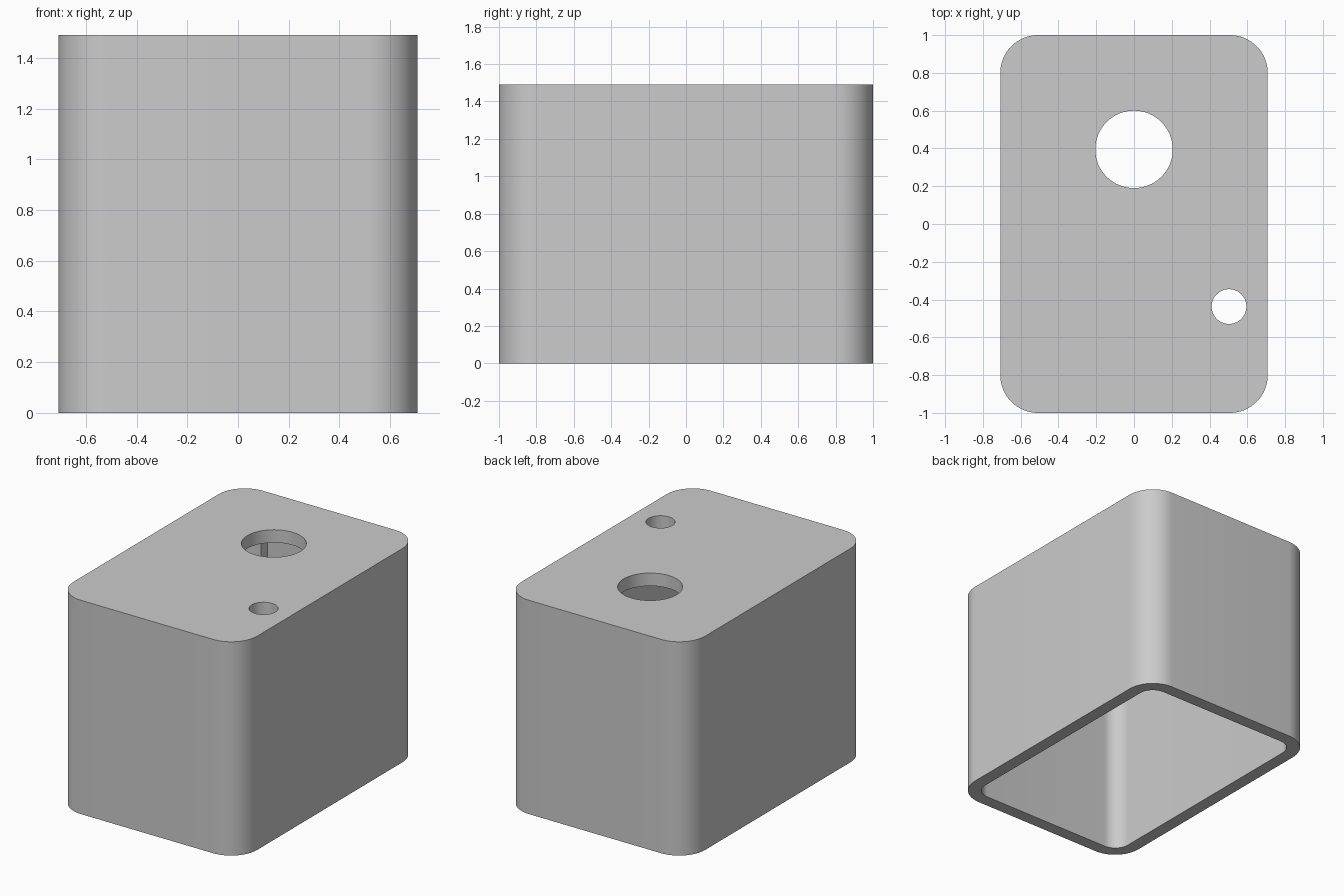
import bpy, bmesh, math
from mathutils import Vector

cube = bpy.data.objects.get("Cube")
if cube:
    bpy.data.objects.remove(cube, do_unlink=True)

HALF_X, HALF_Y, HEIGHT = 0.708, 1.0, 1.49
CORNER, WALL = 0.2, 0.09

grey = bpy.data.materials.new("plain grey")
grey.use_nodes = True
grey.diffuse_color = (0.6, 0.6, 0.6, 1)
grey.node_tree.nodes["Principled BSDF"].inputs["Base Color"].default_value = (0.6, 0.6, 0.6, 1)


def rounded_outline(hx, hy, radius, steps=16):
    """Counter-clockwise rounded rectangle; equal sizes give a circle."""
    points = []
    for i, (sx, sy) in enumerate(((1, 1), (-1, 1), (-1, -1), (1, -1))):
        for k in range(steps + 1):
            a = (i + k / steps) * math.pi / 2
            points.append((sx * (hx - radius) + radius * math.cos(a),
                           sy * (hy - radius) + radius * math.sin(a)))
    return points


def prism(name, outline, z0, z1, centre=(0, 0)):
    """Extrude a flat outline from z0 to z1."""
    bm = bmesh.new()
    verts = [bm.verts.new((x + centre[0], y + centre[1], z0)) for x, y in outline]
    face = bm.faces.new(verts)
    top = bmesh.ops.extrude_face_region(bm, geom=[face])["geom"]
    bmesh.ops.translate(bm, vec=Vector((0, 0, z1 - z0)),
                        verts=[v for v in top if isinstance(v, bmesh.types.BMVert)])
    bmesh.ops.remove_doubles(bm, verts=bm.verts, dist=1e-5)
    bmesh.ops.recalc_face_normals(bm, faces=bm.faces)
    mesh = bpy.data.meshes.new(name)
    bm.to_mesh(mesh)
    bm.free()
    mesh.materials.append(grey)
    obj = bpy.data.objects.new(name, mesh)
    bpy.context.collection.objects.link(obj)
    return obj


# Outer shell
housing = prism("housing", rounded_outline(HALF_X, HALF_Y, CORNER), 0, HEIGHT)

# Open-bottomed cavity, two round holes in the lid, pocket inside the back wall
ceiling = HEIGHT - WALL
cutters = [
    prism("cavity_cutter",
          rounded_outline(HALF_X - WALL, HALF_Y - WALL, CORNER - WALL), -0.1, ceiling),
    prism("large_hole_cutter", rounded_outline(0.205, 0.205, 0.205),
          ceiling - 0.1, HEIGHT + 0.1, (0, 0.395)),
    prism("small_hole_cutter", rounded_outline(0.092, 0.092, 0.092),
          ceiling - 0.1, HEIGHT + 0.1, (0.503, -0.437)),
    prism("back_pocket_cutter", [(-0.46, 0.8), (0.46, 0.8), (0.46, 0.98), (-0.46, 0.98)],
          1.04, ceiling),
]

bpy.ops.object.select_all(action="DESELECT")
housing.select_set(True)
bpy.context.view_layer.objects.active = housing
for cutter in cutters:
    cutter.hide_render = True
    cut = housing.modifiers.new(cutter.name, "BOOLEAN")
    cut.operation = "DIFFERENCE"
    cut.solver = "EXACT"
    cut.object = cutter
    bpy.ops.object.modifier_apply(modifier=cut.name)
    bpy.data.objects.remove(cutter, do_unlink=True)

bpy.ops.object.shade_smooth_by_angle(angle=math.radians(30))
